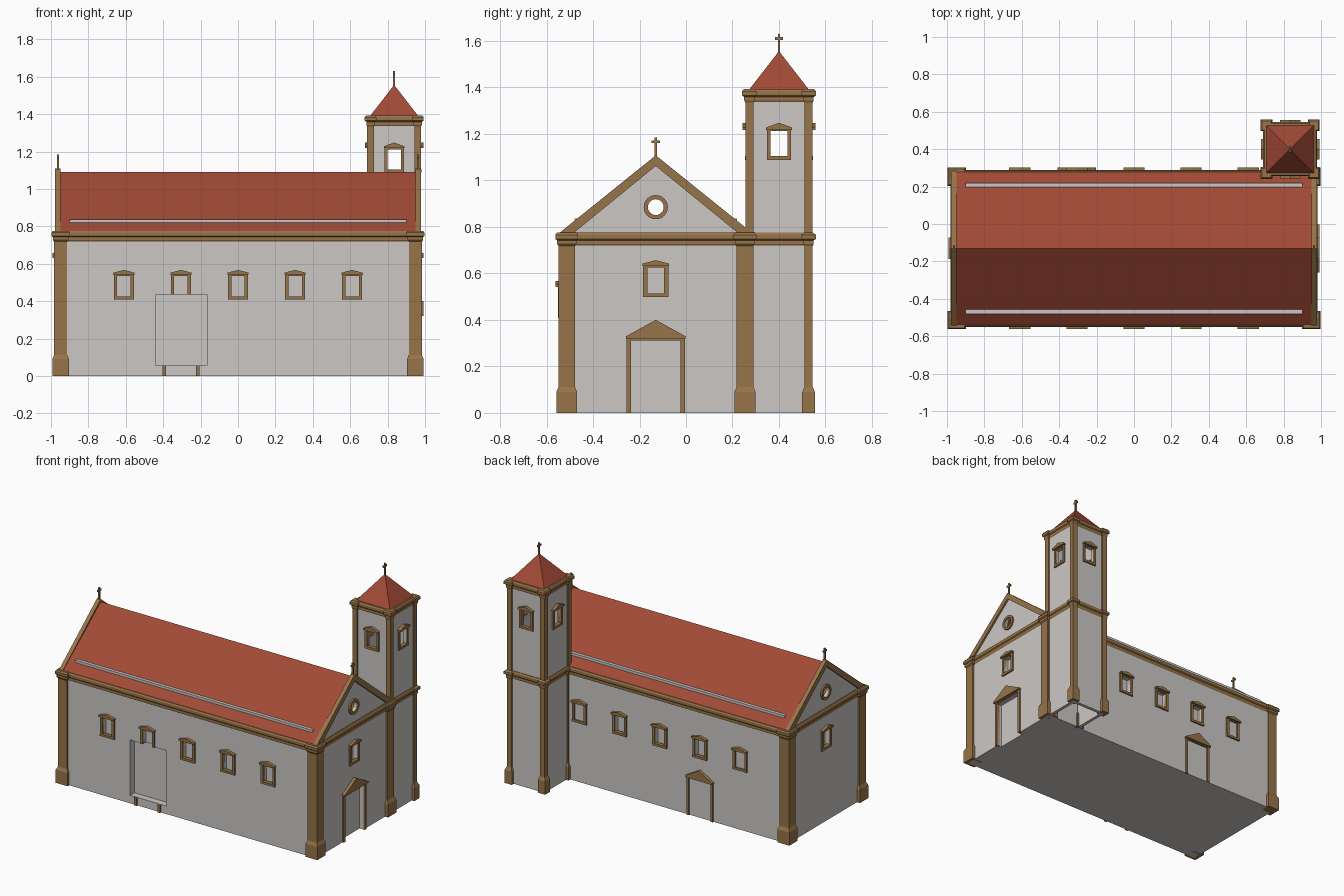
import bpy, bmesh, math
from mathutils import Matrix, Vector

if "Cube" in bpy.data.objects:
    bpy.data.objects.remove(bpy.data.objects["Cube"])


def mat(name, rgb):
    m = bpy.data.materials.new(name)
    m.diffuse_color = (*rgb, 1)
    m.use_nodes = True
    m.node_tree.nodes["Principled BSDF"].inputs["Base Color"].default_value = m.diffuse_color
    return m


WALL = mat("plaster_grey", (0.60, 0.575, 0.555))
TRIM = mat("brown_stone", (0.31, 0.175, 0.066))
ROOF = mat("red_tile", (0.36, 0.068, 0.036))


def make(name, bm, m):
    bmesh.ops.recalc_face_normals(bm, faces=bm.faces[:])
    me = bpy.data.meshes.new(name)
    bm.to_mesh(me)
    bm.free()
    ob = bpy.data.objects.new(name, me)
    bpy.context.collection.objects.link(ob)
    me.materials.append(m)
    return ob


def box(name, lo, hi, m):
    bm = bmesh.new()
    bmesh.ops.create_cube(bm, size=1)
    for v in bm.verts:
        v.co = Vector([a + (b - a) * (c + 0.5) for a, b, c in zip(lo, hi, v.co)])
    return make(name, bm, m)


def stack(name, cx, cy, rings, m):
    """Loft rectangles given as (z, half x, half y)."""
    bm = bmesh.new()
    prev = None
    for z, hx, hy in rings:
        ring = [bm.verts.new((cx + sx * hx, cy + sy * hy, z))
                for sx, sy in ((-1, -1), (1, -1), (1, 1), (-1, 1))]
        if prev:
            for i in range(4):
                j = (i + 1) % 4
                bm.faces.new((prev[i], prev[j], ring[j], ring[i]))
        else:
            bm.faces.new(ring)
        prev = ring
    bm.faces.new(prev)
    return make(name, bm, m)


def extrude(name, pts, out0, out1, origin, rot, m):
    """Outline in (u, z) on a wall, pushed from out0 to out1 along the wall normal."""
    bm = bmesh.new()
    f = bm.faces.new([bm.verts.new((u, -out0, z)) for u, z in pts])
    r = bmesh.ops.extrude_face_region(bm, geom=[f])
    vs = [g for g in r["geom"] if isinstance(g, bmesh.types.BMVert)]
    bmesh.ops.translate(bm, verts=vs, vec=(0, out0 - out1, 0))
    bm.transform(Matrix.Translation((*origin, 0)) @ Matrix.Rotation(rot, 4, "Z"))
    return make(name, bm, m)


def rect(u0, u1, z0, z1):
    return [(u0, z0), (u1, z0), (u1, z1), (u0, z1)]


def cut(target, cutter, keep=False):
    mod = target.modifiers.new("cut", "BOOLEAN")
    mod.operation = "DIFFERENCE"
    mod.solver = "EXACT"
    mod.object = cutter
    bpy.context.view_layer.objects.active = target
    bpy.ops.object.modifier_apply(modifier="cut")
    if not keep:
        bpy.data.objects.remove(cutter)


def portal(name, target, origin, rot, z, half, h, t, rise, sill=True, depth=0.03):
    """Opening with jambs, lintel, pitched hood and optional sill; z = foot."""
    w, top = half - t, z + h
    cut(target, extrude("cutter", rect(-w, w, z - 0.001, top), -depth, 0.05, origin, rot, WALL))
    frame = [(-half, z), (-half, top + t * .6), (half, top + t * .6), (half, z),
             (w, z), (w, top), (-w, top), (-w, z)]
    extrude(name + "_frame", frame, -0.015, 0.01, origin, rot, TRIM)
    e, zt = half + 0.003, top + t * .6
    hood = [(-e, zt - .004), (e, zt - .004), (e, zt + .006), (0, top + rise), (-e, zt + .006)]
    extrude(name + "_hood", hood, -0.005, 0.022, origin, rot, TRIM)
    if sill:
        extrude(name + "_sill", rect(-half, half, z - .002, z + .014), -0.015, 0.011, origin, rot, TRIM)


FRONT, RIGHT, BACK, LEFT = 0, math.pi / 2, math.pi, -math.pi / 2
CY = -0.13                      # nave axis
TX, TY, TH = 0.835, 0.40, 0.1345  # tower centre and half width

# nave body with doors and windows
nave = box("nave_walls", (-0.97, -0.54, 0), (0.97, 0.28, 0.77), WALL)
portal("main_door", nave, (0.97, CY), RIGHT, 0, 0.125, 0.312, 0.019, 0.088, False)
portal("side_door", nave, (-0.305, 0.28), BACK, 0, 0.1, 0.255, 0.017, 0.075, False)
for i in range(5):
    x = (i - 2) * 0.305
    portal(f"back_window_{i}", nave, (x, 0.28), BACK, 0.41, 0.054, 0.125, 0.018, 0.032)
    if i == 1:   # shortened above the recess
        portal("front_window_1", nave, (x, -0.54), FRONT, 0.435, 0.054, 0.1, 0.018, 0.032, False)
    else:
        portal(f"front_window_{i}", nave, (x, -0.54), FRONT, 0.41, 0.054, 0.125, 0.018, 0.032)
for nm, x, rot in (("right", 0.97, RIGHT), ("left", -0.97, LEFT)):
    portal(nm + "_end_window", nave, (x, CY), rot, 0.5, 0.054, 0.125, 0.018, 0.032)

# large recess in the front wall with door jamb stubs below
cut(nave, box("cutter", (-0.44, -0.6, 0.055), (-0.165, -0.494, 0.435), WALL))
for i, x in enumerate((-0.395, -0.215)):
    box(f"jamb_stub_{i}", (x - .009, -0.551, 0), (x + .009, -0.53, 0.055), TRIM)

# nave cornice and corner pilasters
CORN = [(0.72, 0), (0.726, 0.004), (0.742, 0.004), (0.748, 0.010), (0.766, 0.010), (0.775, 0.004)]
stack("nave_cornice", 0, CY, [(z, 0.97 + o, 0.41 + o) for z, o in CORN], TRIM)
PIL = [(0, .045), (.09, .045), (.112, .035), (.718, .035), (.726, .041), (.742, .041),
       (.748, .049), (.766, .049), (.776, .042)]
for sx in (-1, 1):
    for y in (-0.513, 0.253):
        stack("nave_pilaster", sx * 0.948, y, [(z, r, r) for z, r in PIL], TRIM)

# nave roof, hollow under the ridge
def chevron(half, z_top, in_half, z_in):
    return [(-half, .77), (0, z_top), (half, .77), (in_half, .77), (0, z_in), (-in_half, .77)]


extrude("nave_roof", chevron(.415, 1.09, .385, 1.065), -0.96, 0.96, (0, CY), RIGHT, ROOF)
for nm, y0, y1 in (("front", -0.48, -0.445), ("back", 0.185, 0.22)):
    box(nm + "_snow_rail", (-0.9, y0, 0.80), (0.9, y1, 0.837), WALL)


def cross(name, x, y, z):
    box(name + "_post", (x - .005, y - .005, z - .02), (x + .005, y + .005, z + .08), TRIM)
    box(name + "_arm", (x - .005, y - .018, z + .055), (x + .005, y + .018, z + .067), TRIM)


def disc(r, x):
    bm = bmesh.new()
    bmesh.ops.create_cone(bm, cap_ends=True, segments=24, radius1=r, radius2=r, depth=1)
    bm.transform(Matrix.Translation((x, CY, 0.885)) @ Matrix.Rotation(math.pi / 2, 4, "Y")
                 @ Matrix.Diagonal((1, 1, 0.03, 1)))
    return bm


# gable ends with oculus, coping and cross
for nm, s, rot in (("right", 1, RIGHT), ("left", -1, LEFT)):
    gable = extrude(nm + "_gable", [(-.40, .77), (.40, .77), (0, 1.09)], .95, .966, (0, CY), rot, WALL)
    ring = make(nm + "_oculus_ring", disc(0.052, s * 0.962), TRIM)
    bm = disc(0.034, s * 0.962)
    for v in bm.verts:
        v.co.x = s * 0.9 if abs(v.co.x) < 0.962 else s * 1.05
    cutter = make("cutter", bm, WALL)
    cut(gable, cutter, True)
    cut(ring, cutter)
    extrude(nm + "_gable_coping", chevron(.42, 1.108, .358, 1.062), .95, .978, (0, CY), rot, TRIM)
    cross(nm + "_gable_cross", s * 0.963, CY, 1.105)

# tower: hollow shaft, open below, a belfry window on each side
tower = box("tower_walls", (TX - TH, TY - TH, 0), (TX + TH, TY + TH, 1.36), WALL)
inner = TH - 0.022
cut(tower, box("cutter", (TX - inner, TY - inner, -.1), (TX + inner, TY + inner, 1.33), WALL))
for i, rot in enumerate((FRONT, RIGHT, BACK, LEFT)):
    o = Matrix.Rotation(rot, 3, "Z") @ Vector((0, -TH, 0))
    portal(f"belfry_window_{i}", tower, (TX + o.x, TY + o.y), rot, 1.09, 0.052, 0.122, 0.016, 0.036, True, 0.05)

# tower cornices and pilasters
for nm, dz in (("lower", 0), ("upper", 0.617)):
    stack(nm + "_tower_cornice", TX, TY, [(z + dz, TH + o, TH + o) for z, o in CORN], TRIM)
TP = [(0, .0275), (.09, .0275), (.112, .0175)]
for dz in (0, 0.617):
    TP += [(.718 + dz, .0175), (.726 + dz, .022), (.742 + dz, .022), (.748 + dz, .031),
           (.766 + dz, .031), (.776 + dz, .0175 if dz == 0 else .024)]
for sx in (-1, 1):
    for sy in (-1, 1):
        stack("tower_pilaster", TX + sx * .1265, TY + sy * .1275, [(z, r, r) for z, r in TP], TRIM)

# tower roof and cross
stack("tower_roof", TX, TY, [(1.385, .133, .133), (1.395, .125, .125), (1.555, .001, .001)], ROOF)
cross("tower_cross", TX, TY, 1.55)
